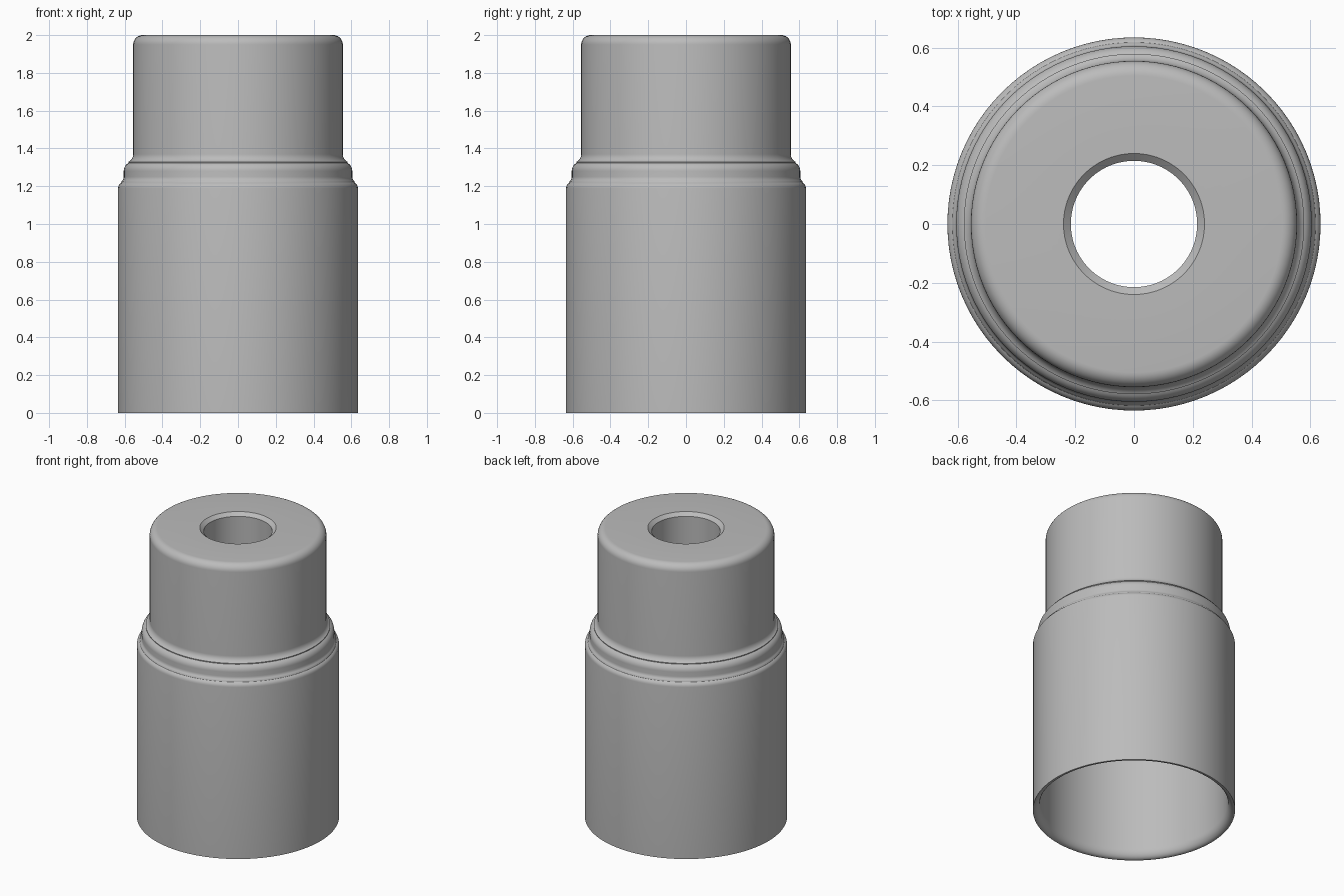
import bpy
import bmesh
import math
from mathutils import Vector

if "Cube" in bpy.data.objects:
    bpy.data.objects.remove(bpy.data.objects["Cube"], do_unlink=True)

metal = bpy.data.materials.new("plain grey")
metal.use_nodes = True
grey = (0.5, 0.5, 0.5, 1)
metal.diffuse_color = grey
metal.node_tree.nodes["Principled BSDF"].inputs["Base Color"].default_value = grey


def arc(cx, cz, rx, rz, start, end, steps=8):
    """Points of an elliptical arc in the radius-height plane, in degrees."""
    angles = [math.radians(start + (end - start) * i / steps) for i in range(steps + 1)]
    return [(cx + rx * math.cos(a), cz + rz * math.sin(a)) for a in angles]


def lathe(name, profile, segments=96):
    """Spin a closed profile around z."""
    bm = bmesh.new()
    verts = [bm.verts.new((r, 0, z)) for r, z in profile]
    edges = [bm.edges.new((a, b)) for a, b in zip(verts, verts[1:] + verts[:1])]
    bmesh.ops.spin(bm, geom=verts + edges, cent=Vector(), axis=(0, 0, 1),
                   angle=math.tau, steps=segments, use_merge=True)
    bmesh.ops.remove_doubles(bm, verts=bm.verts, dist=0.0001)
    bmesh.ops.recalc_face_normals(bm, faces=bm.faces)
    mesh = bpy.data.meshes.new(name)
    bm.to_mesh(mesh)
    bm.free()
    mesh.materials.append(metal)
    obj = bpy.data.objects.new(name, mesh)
    bpy.context.collection.objects.link(obj)
    bpy.ops.object.select_all(action="DESELECT")
    obj.select_set(True)
    bpy.context.view_layer.objects.active = obj
    bpy.ops.object.shade_smooth_by_angle(angle=math.radians(30))


# Outer wall: wide skirt, stepped shoulder, narrow neck with rounded top
profile = [(0.635, 0), (0.635, 1.19)]
profile += arc(0.595, 1.19, 0.04, 0.035, 15, 55, 4)
profile += arc(0.635, 1.25, 0.03, 0.03, 230, 180, 4)
profile += arc(0.56, 1.28, 0.045, 0.048, 0, 65)
profile += arc(0.597, 1.37, 0.042, 0.045, 245, 180)
profile += arc(0.505, 1.95, 0.05, 0.05, 0, 90)
# Chamfered top hole and its straight bore
profile += [(0.24, 2), (0.215, 1.978), (0.215, 1.2)]
# Wide socket from below with a rounded mouth
profile += [(0.59, 1.2)]
profile += arc(0.63, 0.06, 0.04, 0.06, 180, 270)

lathe("stepped_sleeve", profile)
